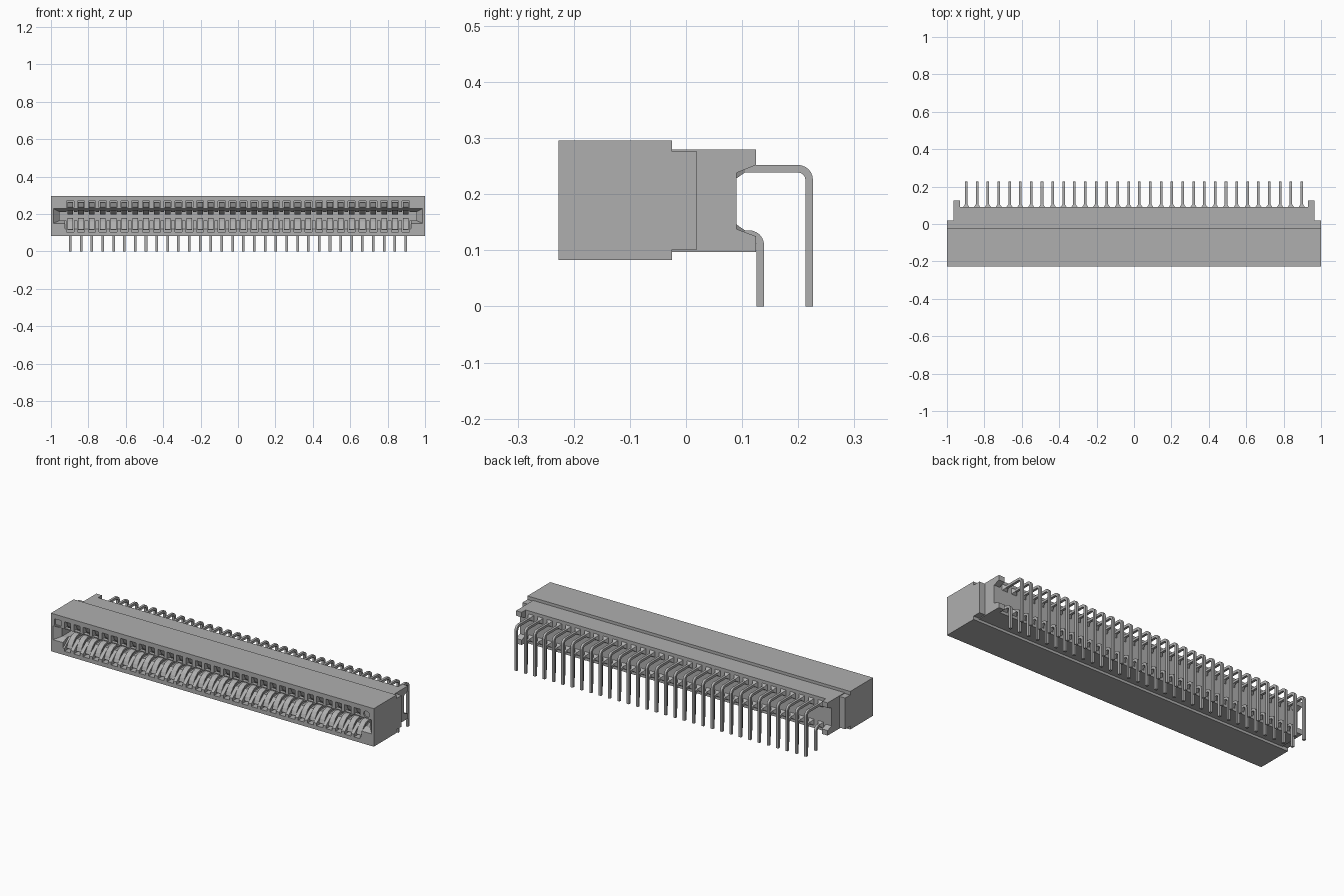
import bpy, bmesh, math
from mathutils import Matrix, Vector

cube = bpy.data.objects.get("Cube")
if cube:
    bpy.data.objects.remove(cube, do_unlink=True)

mat = bpy.data.materials.new("mid_grey")
mat.use_nodes = True
GREY = (0.43, 0.43, 0.43, 1)
mat.diffuse_color = GREY
mat.node_tree.nodes["Principled BSDF"].inputs["Base Color"].default_value = GREY

COUNT = 32
XS = [-0.897 + i * 1.794 / (COUNT - 1) for i in range(COUNT)]
MID_Z = 0.1895


def prism(bm, profile, x0, x1):
    """Extrude a (y, z) outline from x0 to x1."""
    face = bm.faces.new([bm.verts.new((x0, y, z)) for y, z in profile])
    out = bmesh.ops.extrude_face_region(bm, geom=[face])
    verts = [g for g in out["geom"] if isinstance(g, bmesh.types.BMVert)]
    bmesh.ops.translate(bm, verts=verts, vec=(x1 - x0, 0, 0))


def box(bm, x0, x1, y0, y1, z0, z1):
    prism(bm, [(y0, z0), (y1, z0), (y1, z1), (y0, z1)], x0, x1)


def ribbon(path, t):
    """Outline of a strip of thickness t centred on a (y, z) path."""
    pts = [Vector(p) for p in path]
    left, right = [], []
    for i, p in enumerate(pts):
        d = (pts[min(i + 1, len(pts) - 1)] - pts[max(i - 1, 0)]).normalized()
        n = Vector((-d.y, d.x)) * t / 2
        left.append(p + n)
        right.append(p - n)
    return left + right[::-1]


def finish(bm, name):
    bmesh.ops.recalc_face_normals(bm, faces=bm.faces)
    mesh = bpy.data.meshes.new(name)
    bm.to_mesh(mesh)
    bm.free()
    obj = bpy.data.objects.new(name, mesh)
    bpy.context.collection.objects.link(obj)
    mesh.materials.append(mat)
    return obj


def cut(target, cutter):
    mod = target.modifiers.new(cutter.name, "BOOLEAN")
    mod.operation = "DIFFERENCE"
    mod.solver = "EXACT"
    mod.object = cutter
    cutter.hide_render = True
    cutter.hide_viewport = True
    cutter.display_type = "WIRE"


# Front housing block
bm = bmesh.new()
box(bm, -1, 1, -0.227, -0.025, 0.083, 0.296)
housing = finish(bm, "front_housing")

# Card slot with tapered entry
bm = bmesh.new()
rings = []
for y, hx, z0, z1 in [(-0.24, 1.0, 0.145, 0.236), (-0.195, 0.955, 0.165, 0.212),
                      (-0.035, 0.955, 0.165, 0.212)]:
    rings.append([bm.verts.new((x, y, z)) for x, z in
                  [(-hx, z0), (hx, z0), (hx, z1), (-hx, z1)]])
for a, b in zip(rings, rings[1:]):
    for i in range(4):
        bm.faces.new([a[i], a[(i + 1) % 4], b[(i + 1) % 4], b[i]])
bm.faces.new(rings[0])
bm.faces.new(rings[-1])
cut(housing, finish(bm, "card_slot_cutter"))

# Sloped lower lip between the solid ends
bm = bmesh.new()
prism(bm, [(-0.24, 0.112), (-0.227, 0.12), (-0.17, 0.167), (-0.17, 0.19), (-0.24, 0.19)],
      -0.925, 0.925)
cut(housing, finish(bm, "lower_lip_cutter"))

# Contact cavities, windowed above the slot and open below it
bm = bmesh.new()
for x in XS:
    prism(bm, [(-0.24, 0.105), (-0.03, 0.105), (-0.03, 0.27), (-0.24, 0.27),
               (-0.24, 0.234), (-0.207, 0.234), (-0.207, 0.2), (-0.24, 0.2)],
          x - 0.019, x + 0.019)
cut(housing, finish(bm, "cavity_cutter"))

# Square and round end marks
bm = bmesh.new()
box(bm, -0.977, -0.937, -0.24, -0.219, 0.234 + 0.002, 0.27)
bmesh.ops.create_cone(bm, cap_ends=True, segments=20, radius1=0.018, radius2=0.018, depth=0.02,
                      matrix=Matrix.Translation((0.955, -0.229, 0.252))
                      @ Matrix.Rotation(math.pi / 2, 4, "X"))
cut(housing, finish(bm, "end_mark_cutter"))

# Stepped rear of the housing
bm = bmesh.new()
box(bm, -1, 1, -0.025, 0.02, 0.1015, 0.276)
finish(bm, "middle_step")
bm = bmesh.new()
box(bm, -0.965, 0.965, -0.025, 0.09, 0.097, 0.28)
finish(bm, "rear_housing")

# Forked ears at the rear ends
bm = bmesh.new()
for s in (-1, 1):
    prism(bm, [(0.09, 0.28), (0.125, 0.28), (0.125, 0.252), (0.09, 0.238)], s * 0.93, s * 0.965)
    prism(bm, [(0.09, 0.097), (0.125, 0.097), (0.125, 0.125), (0.09, 0.138)], s * 0.93, s * 0.965)
finish(bm, "rear_ears")

# Bowed spring contacts inside the cavities
bow = [(-0.208, 0.116), (-0.2, 0.136), (-0.185, 0.157), (-0.168, 0.17), (-0.15, 0.175),
       (-0.13, 0.172), (-0.1, 0.158), (-0.06, 0.135), (-0.03, 0.125)]
for name, flip in (("lower_contacts", False), ("upper_contacts", True)):
    path = [(y, 2 * MID_Z - z) for y, z in bow] if flip else bow
    bm = bmesh.new()
    for x in XS:
        prism(bm, ribbon(path, 0.01), x - 0.015, x + 0.015)
    finish(bm, name)

# Right-angle solder pins with flared roots
T = 0.0135
for name, z, y_end, r in (("lower_pins", 0.129, 0.1325, 0.02), ("upper_pins", 0.2455, 0.2195, 0.02)):
    path = [(0.07, z)]
    for k in range(7):
        a = math.pi / 2 * (1 - k / 6)
        path.append((y_end - r + r * math.cos(a), z - r + r * math.sin(a)))
    path.append((y_end, 0))
    bm = bmesh.new()
    for x in XS:
        prism(bm, ribbon(path, T), x - T / 2, x + T / 2)
        bmesh.ops.create_cone(
            bm, cap_ends=True, segments=4, radius1=0.025, radius2=T * 0.72, depth=0.016,
            matrix=Matrix.Translation((x, 0.097, z)) @ Matrix.Rotation(-math.pi / 2, 4, "X")
            @ Matrix.Rotation(math.pi / 4, 4, "Z"))
    finish(bm, name)
